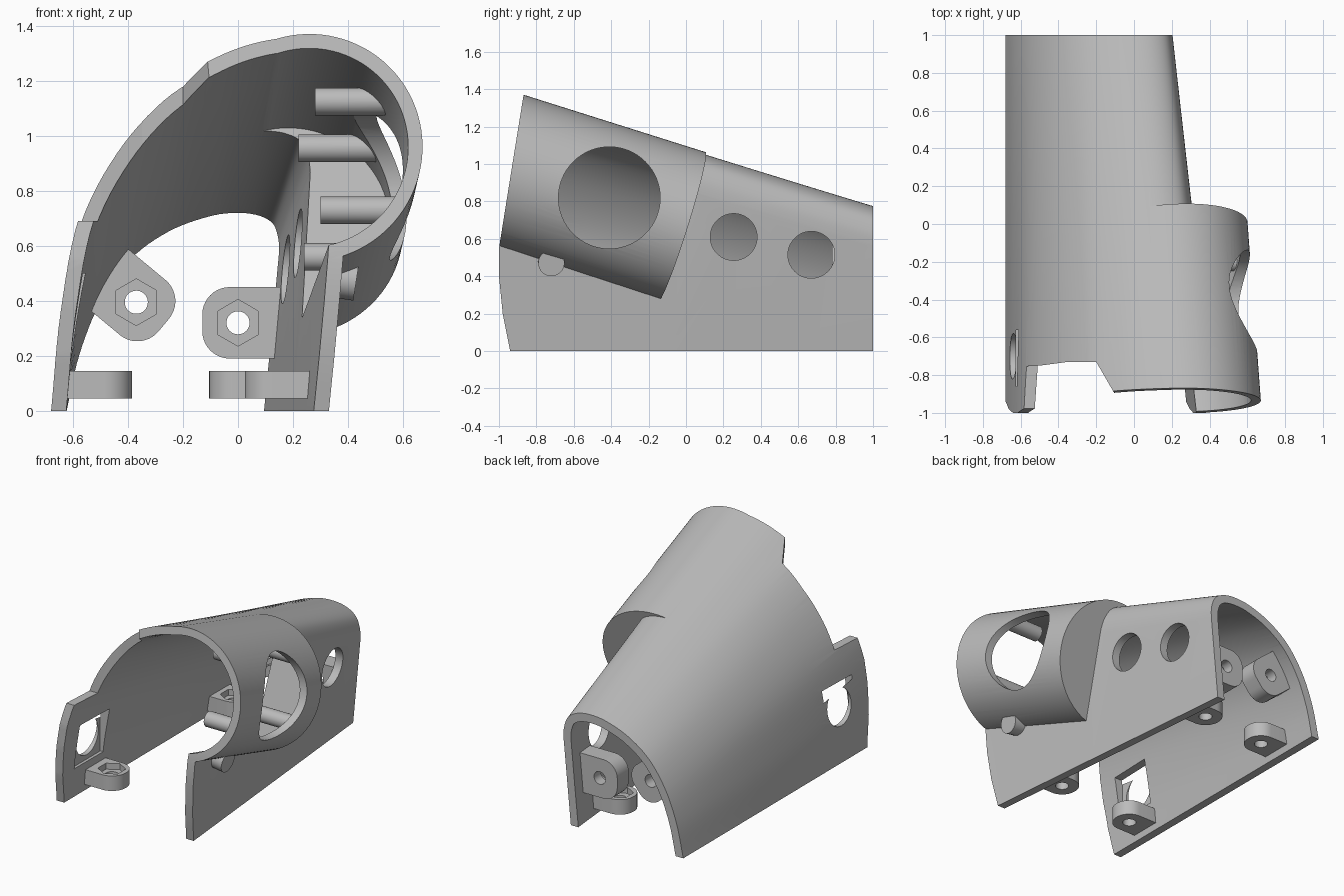
import bpy, bmesh, math
from mathutils import Vector, Matrix

cube = bpy.data.objects.get("Cube")
if cube:
    bpy.data.objects.remove(cube, do_unlink=True)

grey = bpy.data.materials.new("plain grey")
grey.use_nodes = True
grey.diffuse_color = (0.5, 0.5, 0.5, 1)
grey.node_tree.nodes["Principled BSDF"].inputs["Base Color"].default_value = (0.5, 0.5, 0.5, 1)


def finish(name, bm):
    bmesh.ops.recalc_face_normals(bm, faces=bm.faces[:])
    mesh = bpy.data.meshes.new(name)
    bm.to_mesh(mesh)
    bm.free()
    mesh.materials.append(grey)
    ob = bpy.data.objects.new(name, mesh)
    bpy.context.collection.objects.link(ob)
    return ob


def skin(name, rings):
    """Closed solid through a row of equal-length rings."""
    bm = bmesh.new()
    rows = [[bm.verts.new(p) for p in ring] for ring in rings]
    n = len(rows[0])
    for a, b in zip(rows, rows[1:]):
        for i in range(n):
            j = (i + 1) % n
            bm.faces.new((a[i], a[j], b[j], b[i]))
    bm.faces.new(rows[0])
    bm.faces.new(rows[-1])
    bmesh.ops.triangulate(bm, faces=bm.faces[:])
    return finish(name, bm)


def rod(name, a, b, r, sides=48):
    a, b = Vector(a), Vector(b)
    d = b - a
    m = Matrix.Translation((a + b) / 2) @ d.to_track_quat('Z', 'Y').to_matrix().to_4x4()
    bm = bmesh.new()
    bmesh.ops.create_cone(bm, cap_ends=True, segments=sides, radius1=r, radius2=r,
                          depth=d.length, matrix=m)
    return finish(name, bm)


def combine(ob, other, op, keep=False):
    mod = ob.modifiers.new("bool", 'BOOLEAN')
    mod.operation, mod.solver, mod.object = op, 'EXACT', other
    bpy.context.view_layer.objects.active = ob
    bpy.ops.object.modifier_apply(modifier=mod.name)
    if not keep:
        bpy.data.objects.remove(other, do_unlink=True)


# Cross-sections of the shell at its back and front ends
BACK = [(-.68, 0), (-.63, .22), (-.55, .42), (-.43, .59), (-.28, .70), (-.12, .76),
        (0, .775), (.10, .76), (.17, .715), (.20, .64), (.203, .56), (.15, 0)]
FRONT = [(-.68, 0), (-.645, .35), (-.575, .70), (-.44, .97), (-.27, 1.17), (-.08, 1.29),
         (.08, 1.35), (.22, 1.365), (.34, 1.33), (.40, 1.25), (.42, 1.13), (.327, 0)]


def section(y, inset):
    t = (1 - y) / 1.9
    ctrl = [Vector(b).lerp(Vector(f), t) for b, f in zip(BACK, FRONT)]
    curve, foot = ctrl[:-1], ctrl[-1]
    ext = [2 * curve[0] - curve[1]] + curve + [curve[-1] + (foot - curve[-1]) * .15]
    pts = []
    for p0, p1, p2, p3 in zip(ext, ext[1:], ext[2:], ext[3:]):
        for k in range(6):
            s = k / 6
            pts.append(.5 * (2 * p1 + (p2 - p0) * s + (2 * p0 - 5 * p1 + 4 * p2 - p3) * s * s
                             + (3 * p1 - p0 - 3 * p2 + p3) * s ** 3))
    pts += [curve[-1], foot]
    if inset:
        moved = []
        for i, p in enumerate(pts):
            d = (pts[min(i + 1, len(pts) - 1)] - pts[max(i - 1, 0)]).normalized()
            moved.append(p + Vector((d.y, -d.x)) * inset)
        pts = [Vector((moved[0].x, -.3))] + moved + [Vector((moved[-1].x, -.3))]
    return [(p.x, y, p.y) for p in pts]


def tunnel(name, y0, y1, inset):
    return skin(name, [section(y0 + (y1 - y0) * k / 6, inset) for k in range(7)])


# Axis of the round side housing
A0, A1 = Vector((.255, -.93, .955)), Vector((.187, -.02, .668))
AX = (A1 - A0).normalized()


def solid(name, y0, y1, inset, barrel_r, gap):
    body = tunnel(name, y0, y1, inset)
    combine(body, rod("barrel", A0 - AX * (.35 + inset), A1 - AX * gap, barrel_r, 96), 'UNION')
    return body


# Shell: outer form with a small blister, hollowed out
shell = solid("shell", -1.2, 1, 0, .415, 0)
combine(shell, rod("blister", (.30, -.72, .49), (.43, -.72, .47), .07), 'UNION')
combine(shell, solid("cavity", -1.4, 1.2, .055, .363, .05), 'DIFFERENCE')

# Curved front trim and the notch in the upper front edge
edge = [(-2, -.5), (-.92, -.5), (-.94, 0), (-.98, .2), (-1, .4), (-1, .55),
        (-.96, .8), (-.92, 1.05), (-.87, 1.36), (-.83, 1.7), (-2, 1.7)]
combine(shell, skin("front_cut", [[(x, y, z) for y, z in edge] for x in (-1.5, 1.5)]), 'DIFFERENCE')
notch = [(-.9, -1.5), (-.9, -.77), (-.5, -.75), (-.35, -.73), (-.2, -.73), (-.09, -.92), (-.09, -1.5)]
combine(shell, skin("notch_cut", [[(x, y, z) for x, y in notch] for z in (.69, 2)]), 'DIFFERENCE')

# Round openings: housing window, two side holes, one hole in the other wall
for x0, x1, y, z, r in [(.35, 1, -.41, .82, .272), (.05, .6, .255, .61, .125),
                        (.05, .6, .67, .515, .125), (-1, -.45, -.70, .35, .12)]:
    combine(shell, rod("hole_cut", (x0, y, z), (x1, y, z), r, 64), 'DIFFERENCE')

# Shallow square seat inside the wall hole
seat = [(-.86, .2), (-.56, .2), (-.56, .5), (-.86, .5)]
combine(shell, skin("seat_cut", [[(x, y, z) for y, z in seat] for x in (-.625, -.5)]), 'DIFFERENCE')

# Helper solid that trims the fittings inside the wall thickness
trim = solid("trim_helper", -1.2, .98, .025, .39, .02)
parts = [shell]


def lug(name, centre, point, axis, half, corner, base, flare, depth):
    """Rounded lug with a bolt hole and a hexagonal nut pocket."""
    u, w = Vector(point).normalized(), Vector(axis)
    v, c = w.cross(u), Vector(centre)
    out = [(-base, -half - flare), (-base * .6, -half)]
    for side in (-1, 1):
        for k in range(11):
            a = math.pi / 2 * (k / 10 - (side < 0))
            out.append((half - corner + corner * math.cos(a), side * (half - corner) + corner * math.sin(a)))
    out += [(-base * .6, half), (-base, half + flare)]
    ob = skin(name, [[c + u * p + v * q + w * h for p, q in out] for h in (-depth / 2, depth / 2)])
    combine(ob, rod("bolt_cut", c - w * .2, c + w * .2, .042, 32), 'DIFFERENCE')
    combine(ob, rod("nut_cut", c + w * depth * .1, c + w * .2, .085, 6), 'DIFFERENCE')
    combine(ob, trim, 'INTERSECT', keep=True)
    parts.append(ob)


# Lower lugs along both walls
for name, x, y, d in [("left_front_lug", .13, -.55, -1), ("left_back_lug", 0, .70, -1),
                      ("right_front_lug", -.49, -.63, 1), ("right_back_lug", -.49, .66, 1)]:
    lug(name, (x, y, .095), (d, 0, 0), (0, 0, 1), .105, .1, .22, .07, .1)

# Upright lugs near the back opening
lug("upright_lug", (0, .85, .32), (-1, 0, 0), (0, -1, 0), .13, .1, .25, 0, .12)
lug("slanted_lug", (-.37, .84, .395), (.77, 0, -.64), (0, -1, 0), .13, .1, .25, 0, .12)

# Four posts in the side housing
for name, x, y, z in [("upper_front_post", .28, -.615, 1.125), ("upper_back_post", .22, -.10, .955),
                      ("lower_front_post", .30, -.74, .73), ("lower_back_post", .24, -.20, .56)]:
    post = rod(name, (x, y, z), (.8, y, z), .05, 32)
    combine(post, rod("screw_cut", (x - .1, y, z), (x + .15, y, z), .02, 16), 'DIFFERENCE')
    combine(post, trim, 'INTERSECT', keep=True)
    parts.append(post)

bpy.data.objects.remove(trim, do_unlink=True)

# Smooth shading with crisp edges
bpy.ops.object.select_all(action='DESELECT')
for ob in parts:
    ob.select_set(True)
bpy.context.view_layer.objects.active = shell
bpy.ops.object.shade_smooth_by_angle(angle=math.radians(30))
